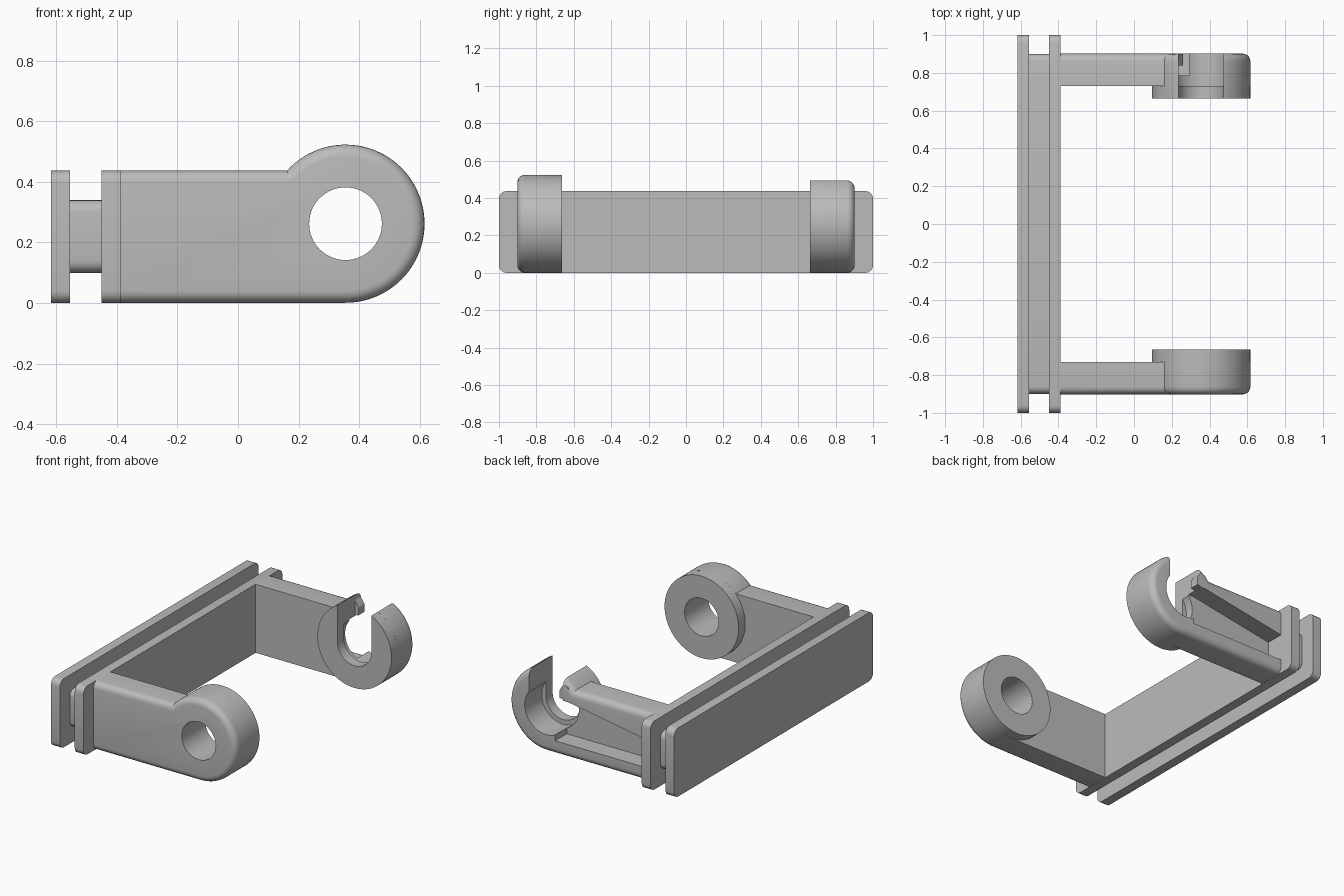
import bpy, bmesh, math
from mathutils import Vector

cube = bpy.data.objects.get("Cube")
if cube:
    bpy.data.objects.remove(cube, do_unlink=True)

grey = bpy.data.materials.new("plain_grey")
grey.use_nodes = True
grey.diffuse_color = (0.5, 0.5, 0.5, 1)
grey.node_tree.nodes["Principled BSDF"].inputs["Base Color"].default_value = (0.5, 0.5, 0.5, 1)

CX, CZ, R, HOLE = 0.355, 0.262, 0.261, 0.12   # eye centre and radii
HEIGHT = 0.437


def arc(radius, start, end, n):
    """Points on the eye circle between two angles in degrees."""
    return [(CX + radius * math.cos(math.radians(start + (end - start) * i / n)),
             CZ + radius * math.sin(math.radians(start + (end - start) * i / n)))
            for i in range(n + 1)]


def circle(radius):
    return arc(radius, 0, 360, 64)[:-1]


def rect(x0, x1, z0, z1):
    return [(x0, z0), (x1, z0), (x1, z1), (x0, z1)]


def prism(name, points, y0, y1, round_y=None, round_min_x=-9):
    """Extrude an xz outline along y, optionally rounding the rim at round_y."""
    bm = bmesh.new()
    face = bm.faces.new([bm.verts.new((x, y0, z)) for x, z in points])
    ext = bmesh.ops.extrude_face_region(bm, geom=[face])
    moved = [g for g in ext["geom"] if isinstance(g, bmesh.types.BMVert)]
    bmesh.ops.translate(bm, verts=moved, vec=(0, y1 - y0, 0))
    bmesh.ops.recalc_face_normals(bm, faces=bm.faces)
    if round_y is not None:
        rim = [e for e in bm.edges
               if all(abs(v.co.y - round_y) < 1e-4 for v in e.verts)
               and max(v.co.x for v in e.verts) > round_min_x]
        bmesh.ops.bevel(bm, geom=rim, offset=0.04, segments=5, profile=0.5, affect='EDGES')
    return finish(name, bm)


def finish(name, bm):
    mesh = bpy.data.meshes.new(name)
    bm.to_mesh(mesh)
    bm.free()
    mesh.materials.append(grey)
    ob = bpy.data.objects.new(name, mesh)
    bpy.context.collection.objects.link(ob)
    return ob


def plate(name, x0, x1, half_y, z0, z1):
    """Box with its four corners rounded in the yz plane."""
    bm = bmesh.new()
    bmesh.ops.create_cube(bm, size=1)
    for v in bm.verts:
        v.co = Vector(((x0 + x1) / 2 + v.co.x * (x1 - x0), v.co.y * 2 * half_y,
                       (z0 + z1) / 2 + v.co.z * (z1 - z0)))
    edges = [e for e in bm.edges if abs(e.verts[0].co.x - e.verts[1].co.x) > 1e-4]
    bmesh.ops.bevel(bm, geom=edges, offset=0.04, segments=5, profile=0.5, affect='EDGES')
    return finish(name, bm)


def cut(ob, points, y0, y1):
    """Subtract an extruded outline and discard the cutter."""
    tool = prism("cutter", points, y0, y1)
    tool.hide_render = True
    mod = ob.modifiers.new("cut", 'BOOLEAN')
    mod.operation, mod.solver, mod.object = 'DIFFERENCE', 'EXACT', tool
    deps = bpy.context.evaluated_depsgraph_get()
    mesh = bpy.data.meshes.new_from_object(ob.evaluated_get(deps))
    ob.modifiers.clear()
    ob.data = mesh
    bpy.data.objects.remove(tool, do_unlink=True)


# Mounting plates with the narrower core between them
parts = [plate("outer_plate", -0.617, -0.555, 1, 0, HEIGHT),
         plate("core", -0.56, -0.44, 0.9, 0.1, 0.34),
         plate("inner_plate", -0.45, -0.388, 1, 0, HEIGHT)]

# Arm outline: straight bar running into the round eye
meet = 180 - math.degrees(math.asin((HEIGHT - CZ) / R))
outline = arc(R, meet, -90, 56) + [(-0.42, CZ - R), (-0.42, HEIGHT)]

arms = {}
for side, s in (("front", -1), ("back", 1)):
    arm = prism(side + "_arm", outline, s * 0.73, s * 0.902, s * 0.902, -0.41)
    boss = prism(side + "_eye_boss", circle(R), s * 0.664, s * 0.73)
    arms[side] = (arm, boss)
    parts += [arm, boss]

# Closed front eye
for ob in arms["front"]:
    cut(ob, circle(HOLE), -1, -0.5)

# Open back eye: stepped bore, slot through the top, tapered pocket
arm, boss = arms["back"]
slot = rect(CX - HOLE, CX + HOLE, CZ, 0.7)
cut(boss, circle(HOLE), 0.5, 1)
cut(arm, circle(0.15), 0.6, 1)
for ob in (arm, boss):
    cut(ob, slot, 0.5, 1)
cut(arm, [(-0.4, 0.09), (0.29, 0.09), (0.29, 0.36), (0.2, 0.36), (-0.4, 0.26)], 0.785, 1)

# Snap lip at the mouth of the slot
parts.append(prism("snap_lip", [(0.2, 0.36), (0.26, 0.37), (0.26, 0.42), (0.235, 0.46), (0.2, 0.45)],
                   0.84, 0.9))

# Smooth the curves, keep the hard edges
bpy.ops.object.select_all(action='DESELECT')
for ob in parts:
    ob.select_set(True)
bpy.context.view_layer.objects.active = parts[0]
bpy.ops.object.shade_smooth_by_angle(angle=math.radians(30))
